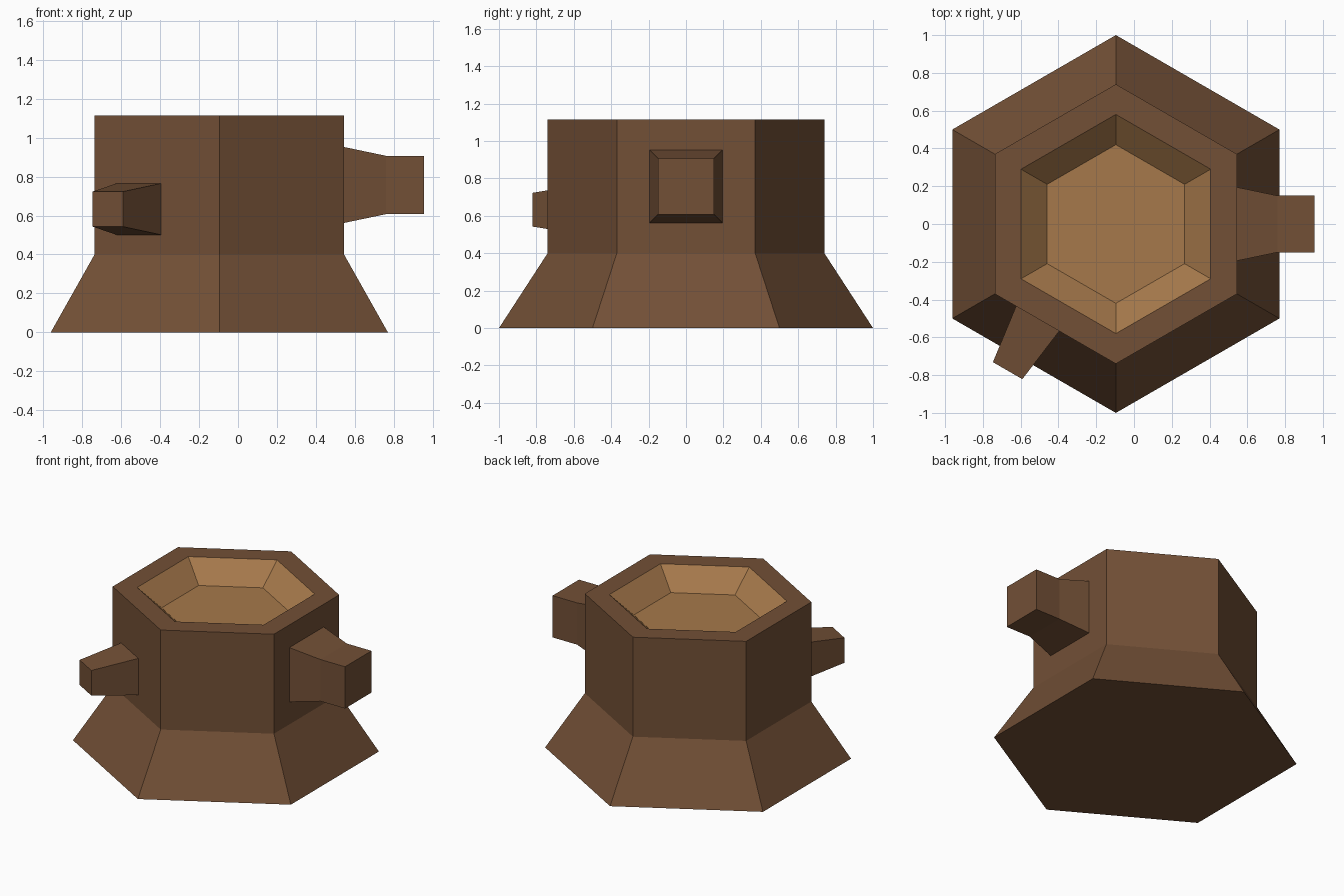
import bpy, bmesh
from math import sin, cos, pi, radians
from mathutils import Matrix, Vector

if "Cube" in bpy.data.objects:
    bpy.data.objects.remove(bpy.data.objects["Cube"])


def material(name, color):
    m = bpy.data.materials.new(name)
    m.diffuse_color = (*color, 1)
    m.use_nodes = True
    m.node_tree.nodes["Principled BSDF"].inputs["Base Color"].default_value = m.diffuse_color
    return m


bark = material("bark", (0.17, 0.08, 0.037))
wood = material("cut_wood", (0.38, 0.19, 0.07))


def loft(name, sections, sides, start, mats, inner_from=None, matrix=Matrix()):
    """Skin regular rings of (radius, height), capping both ends."""
    bm = bmesh.new()
    rings = [[bm.verts.new((r * cos(start + 2 * pi * i / sides),
                            r * sin(start + 2 * pi * i / sides), z))
              for i in range(sides)] for r, z in sections]
    bm.faces.new(rings[0][::-1])
    for k, (a, b) in enumerate(zip(rings, rings[1:])):
        for i in range(sides):
            j = (i + 1) % sides
            f = bm.faces.new((a[i], a[j], b[j], b[i]))
            f.material_index = int(inner_from is not None and k >= inner_from)
    top = bm.faces.new(rings[-1])
    top.material_index = int(inner_from is not None)
    me = bpy.data.meshes.new(name)
    bm.to_mesh(me)
    bm.free()
    for m in mats:
        me.materials.append(m)
    ob = bpy.data.objects.new(name, me)
    ob.matrix_world = matrix
    bpy.context.collection.objects.link(ob)
    return ob


CX = -0.096
APOTHEM = 0.74 * cos(pi / 6)

# Hexagonal stump: flared root, straight trunk, rim and hollowed cut top
loft("stump", [(1, 0), (0.74, 0.4), (0.74, 1.115), (0.58, 1.115), (0.42, 0.975)],
     6, pi / 2, [bark, wood], inner_from=3,
     matrix=Matrix.Translation((CX, 0, 0)))


# Square branch stubs growing out of a trunk face
def branch(name, angle, side_shift, z, profile):
    out = Vector((cos(angle), sin(angle), 0))
    side = Vector((-sin(angle), cos(angle), 0))
    pos = Vector((CX, 0, z)) + out * APOTHEM + side * side_shift
    m = Matrix.Translation(pos) @ Matrix.Rotation(angle, 4, 'Z') @ Matrix.Rotation(pi / 2, 4, 'Y')
    loft(name, [(half * 2 ** 0.5, d) for half, d in profile], 4, pi / 4, [bark], matrix=m)


branch("large_branch", 0, 0, 0.757, [(0.195, 0), (0.15, 0.215), (0.15, 0.411)])
branch("small_branch", radians(240), -0.108, 0.633, [(0.132, 0), (0.09, 0.318)])
